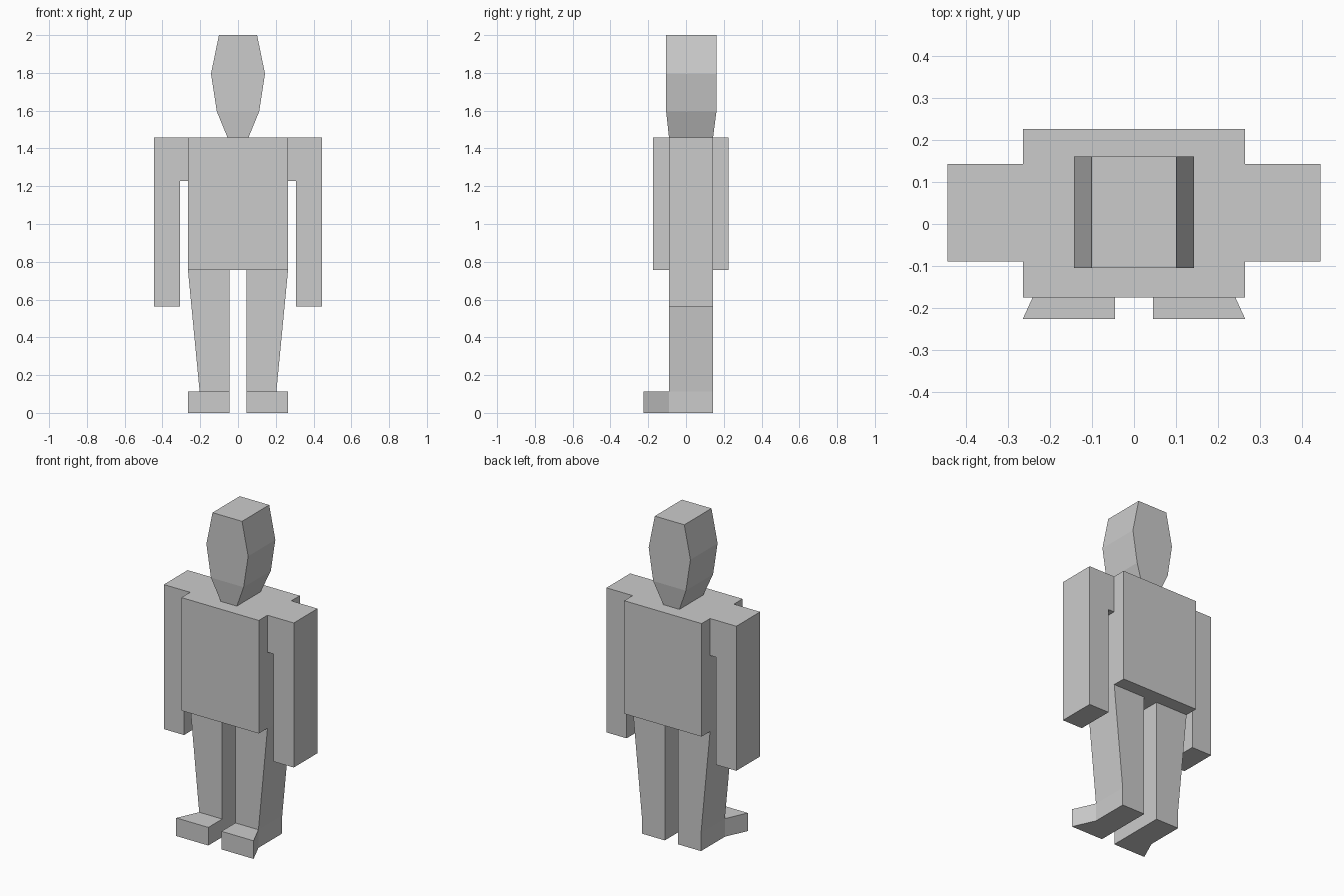
import bpy, bmesh

cube = bpy.data.objects.get("Cube")
if cube:
    bpy.data.objects.remove(cube, do_unlink=True)

GREY = (0.6, 0.6, 0.6, 1.0)
mat = bpy.data.materials.new("plain grey")
mat.use_nodes = True
mat.diffuse_color = GREY
mat.node_tree.nodes["Principled BSDF"].inputs["Base Color"].default_value = GREY


def loft(name, rings, mirrored=False):
    """Skin a stack of matching outlines and cap both ends."""
    bm = bmesh.new()
    loops = [[bm.verts.new(p) for p in ring] for ring in rings]
    for a, b in zip(loops, loops[1:]):
        for i in range(len(a)):
            j = (i + 1) % len(a)
            bm.faces.new((a[i], a[j], b[j], b[i]))
    bm.faces.new(loops[0])
    bm.faces.new(loops[-1])
    bmesh.ops.recalc_face_normals(bm, faces=bm.faces)
    mesh = bpy.data.meshes.new(name)
    bm.to_mesh(mesh)
    bm.free()
    mesh.materials.append(mat)
    obj = bpy.data.objects.new(name, mesh)
    bpy.context.collection.objects.link(obj)
    if mirrored:
        obj.modifiers.new("Mirror", 'MIRROR').use_mirror_merge = False
    return obj


def rect(z, x0, x1, y0, y1):
    return [(x0, y0, z), (x1, y0, z), (x1, y1, z), (x0, y1, z)]


SHOULDER, HIP, ANKLE = 1.457, 0.757, 0.112
BACK, FRONT = 0.143, -0.09      # depth shared by the limbs
INNER, OUTER = 0.045, 0.265     # leg edges; outer is also the torso side

# Torso
loft("torso", [rect(z, -OUTER, OUTER, -0.175, 0.226) for z in (HIP, SHOULDER)])

# Head: tapered chin, wide temples, narrow crown
loft("head", [rect(z, -w, w, y0, y1) for z, w, y0, y1 in (
    (SHOULDER, 0.055, FRONT, BACK), (1.595, 0.112, -0.105, 0.161),
    (1.795, 0.143, -0.105, 0.161), (2.0, 0.101, -0.105, 0.161))])

# Arms: shoulder block stepping out to a straight arm
arm = [(OUTER, SHOULDER), (0.445, SHOULDER), (0.445, 0.562),
       (0.307, 0.562), (0.307, 1.228), (OUTER, 1.228)]
loft("arms", [[(x, y, z) for x, z in arm] for y in (FRONT, BACK)], True)

# Legs, tapering on the outside
loft("legs", [rect(ANKLE, INNER, 0.203, FRONT, BACK),
              rect(HIP, INNER, OUTER, FRONT, BACK)], True)

# Feet, flaring outward at the toes
foot = [(INNER, BACK), (0.203, BACK), (0.203, FRONT), (OUTER, -0.226), (INNER, -0.226)]
loft("feet", [[(x, y, z) for x, y in foot] for z in (0.0, ANKLE)], True)
